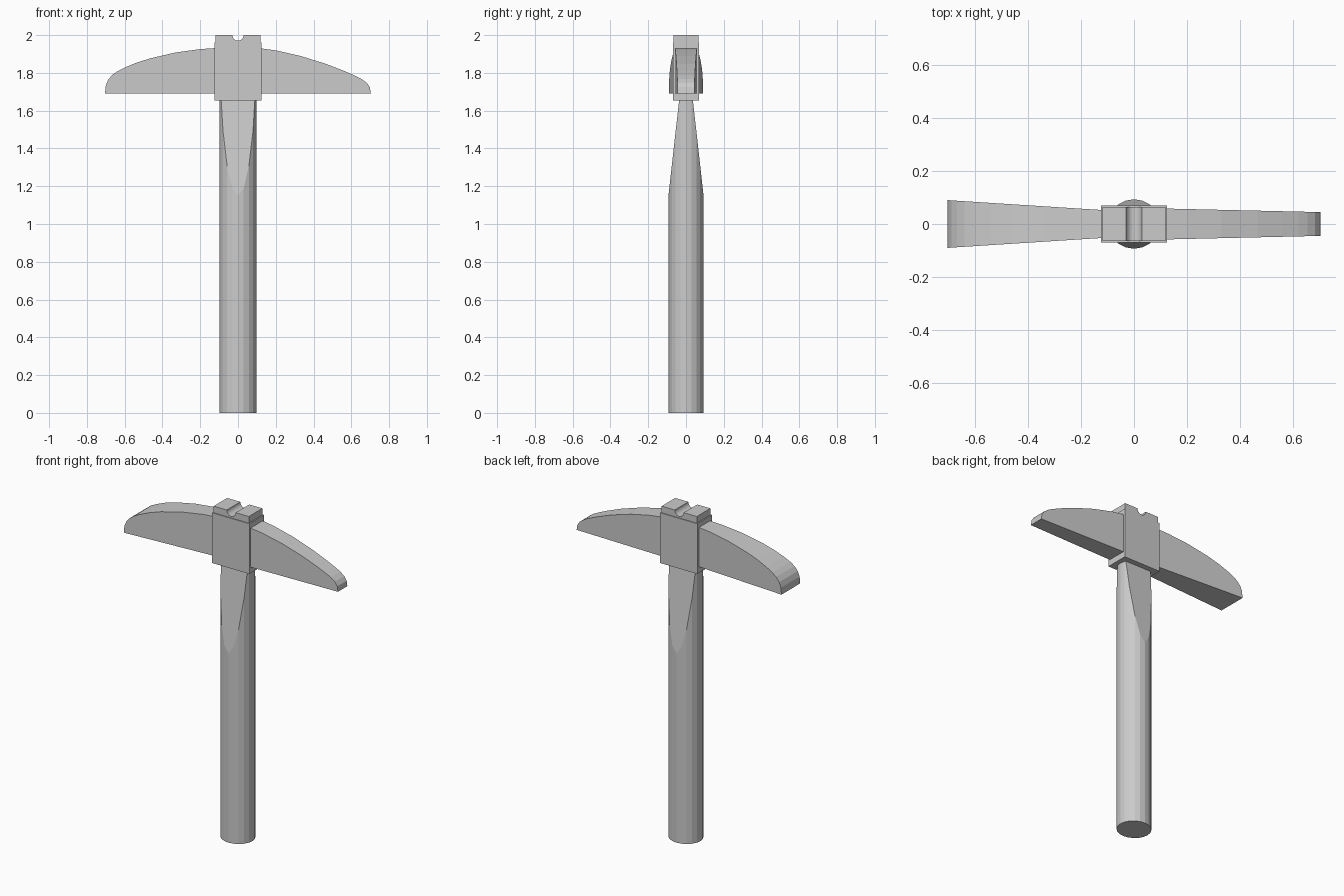
import bpy, bmesh, math
from mathutils import Vector

if "Cube" in bpy.data.objects:
    bpy.data.objects.remove(bpy.data.objects["Cube"])


def finish(name, bm):
    bmesh.ops.recalc_face_normals(bm, faces=bm.faces)
    me = bpy.data.meshes.new(name)
    bm.to_mesh(me)
    bm.free()
    ob = bpy.data.objects.new(name, me)
    bpy.context.collection.objects.link(ob)
    return ob


def prism(name, profile, half_width):
    """Close an xz profile into a solid whose half thickness depends on x."""
    bm = bmesh.new()
    front = [bm.verts.new((x, -half_width(x), z)) for x, z in profile]
    back = [bm.verts.new((x, half_width(x), z)) for x, z in profile]
    bm.faces.new(front)
    bm.faces.new(back[::-1])
    n = len(profile)
    for i in range(n):
        j = (i + 1) % n
        bm.faces.new((front[i], back[i], back[j], front[j]))
    return finish(name, bm)


# Handle: round shaft with two sloping flats cut at the top
bm = bmesh.new()
bmesh.ops.create_cone(bm, cap_ends=True, segments=20, radius1=0.098,
                      radius2=0.098, depth=1.68)
for v in bm.verts:
    v.co.y *= 0.95
    v.co.z += 0.84
for side in (-1, 1):
    bmesh.ops.bisect_plane(bm, geom=bm.verts[:] + bm.edges[:] + bm.faces[:],
                           plane_co=Vector((0, side * 0.093, 1.15)),
                           plane_no=Vector((0, side * 0.51, 0.057)),
                           clear_outer=True)
    bmesh.ops.holes_fill(bm, edges=[e for e in bm.edges if e.is_boundary])
finish("handle", bm)

# Collar around the head
prism("collar", [(-0.125, 1.655), (0.125, 1.655), (0.125, 1.96), (-0.125, 1.96)],
      lambda x: 0.07)

# Top block with a half-round groove running front to back
groove = [(0.03 * math.cos(a), 2 - 0.03 * math.sin(a))
          for a in (math.pi * i / 10 for i in range(11))]
prism("top_block", [(-0.118, 1.95), (0.118, 1.95), (0.118, 2)] + groove + [(-0.118, 2)],
      lambda x: 0.065)

# Wide blade on the left, flaring outward
prism("wide_blade",
      [(0, 1.692), (0, 1.932), (-0.125, 1.931), (-0.2, 1.926), (-0.33, 1.908),
       (-0.465, 1.877), (-0.54, 1.853), (-0.60, 1.828), (-0.64, 1.808),
       (-0.667, 1.788), (-0.688, 1.763), (-0.70, 1.733), (-0.704, 1.692)],
      lambda x: 0.045 + 0.064 * abs(x))

# Narrow blade on the right, tapering outward
prism("narrow_blade",
      [(0, 1.692), (0, 1.932), (0.125, 1.929), (0.2, 1.919), (0.33, 1.890),
       (0.465, 1.848), (0.56, 1.811), (0.62, 1.785), (0.655, 1.767),
       (0.682, 1.747), (0.698, 1.724), (0.703, 1.692)],
      lambda x: 0.061 - 0.023 * x)
